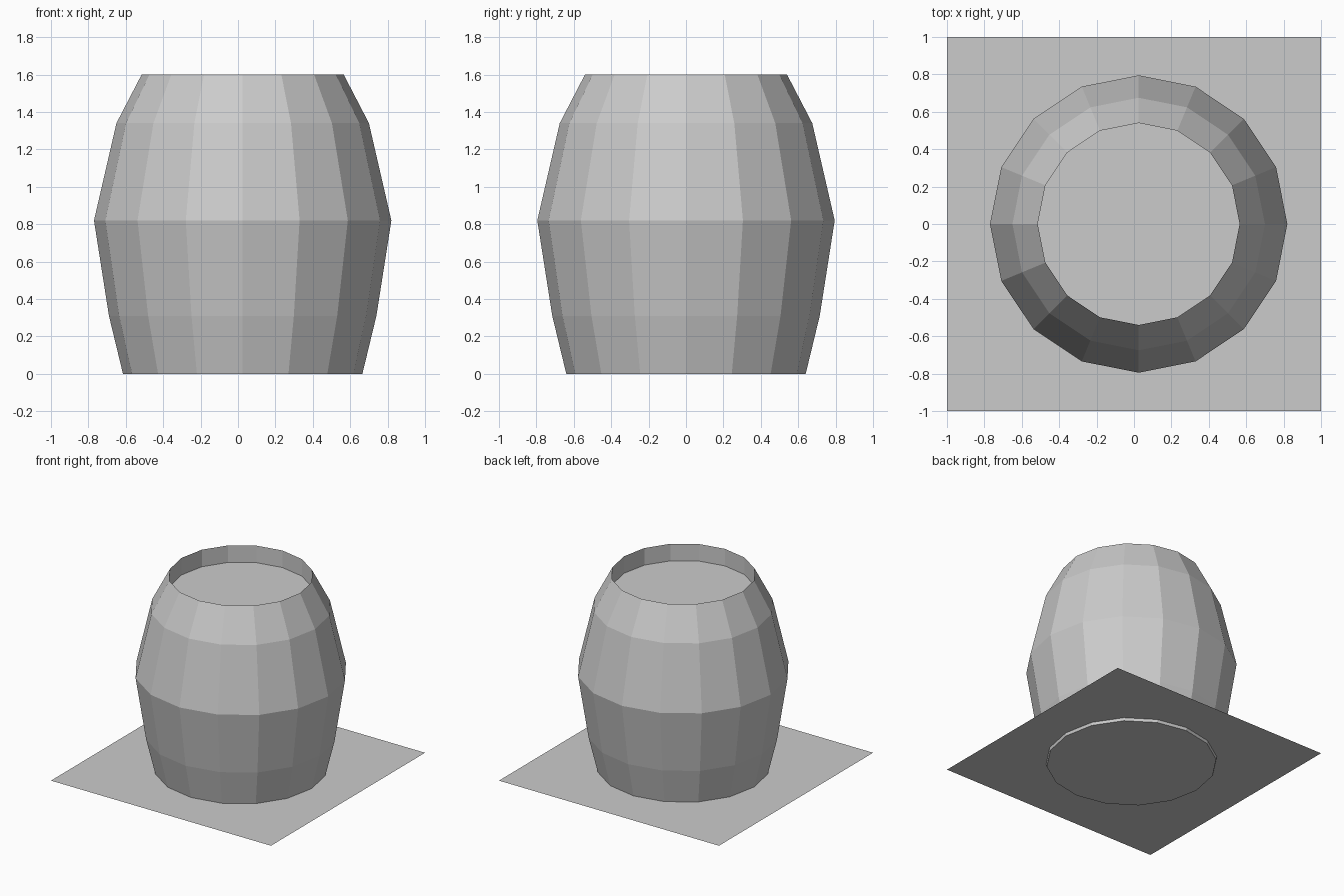
import bpy, bmesh
from math import sin, cos, tau

if "Cube" in bpy.data.objects:
    bpy.data.objects.remove(bpy.data.objects["Cube"])

SIDES = 16
CENTRE_X = 0.025


def make_object(name, bm):
    bmesh.ops.recalc_face_normals(bm, faces=bm.faces)
    mesh = bpy.data.meshes.new(name)
    bm.to_mesh(mesh)
    bm.free()
    obj = bpy.data.objects.new(name, mesh)
    bpy.context.collection.objects.link(obj)
    return obj


def add_ring(bm, radius, z):
    return [bm.verts.new((CENTRE_X + radius * cos(tau * i / SIDES),
                          radius * sin(tau * i / SIDES), z)) for i in range(SIDES)]


# Barrel: bulging outer wall, then straight down inside the rim to the sunken lid
profile = [(0.64, 0.0), (0.715, 0.31), (0.795, 0.82),
           (0.675, 1.34), (0.54, 1.60), (0.54, 1.46)]
bm = bmesh.new()
rings = [add_ring(bm, r, z) for r, z in profile]
for low, high in zip(rings, rings[1:]):
    for i in range(SIDES):
        j = (i + 1) % SIDES
        bm.faces.new((low[i], low[j], high[j], high[i]))
bm.faces.new(rings[0][::-1])   # bottom
bm.faces.new(rings[-1])        # sunken lid
make_object("barrel", bm)

# Flat square base sheet, which the barrel pokes slightly through
bm = bmesh.new()
bmesh.ops.create_grid(bm, x_segments=1, y_segments=1, size=1.0)
base = make_object("base_sheet", bm)
base.location.z = 0.023
